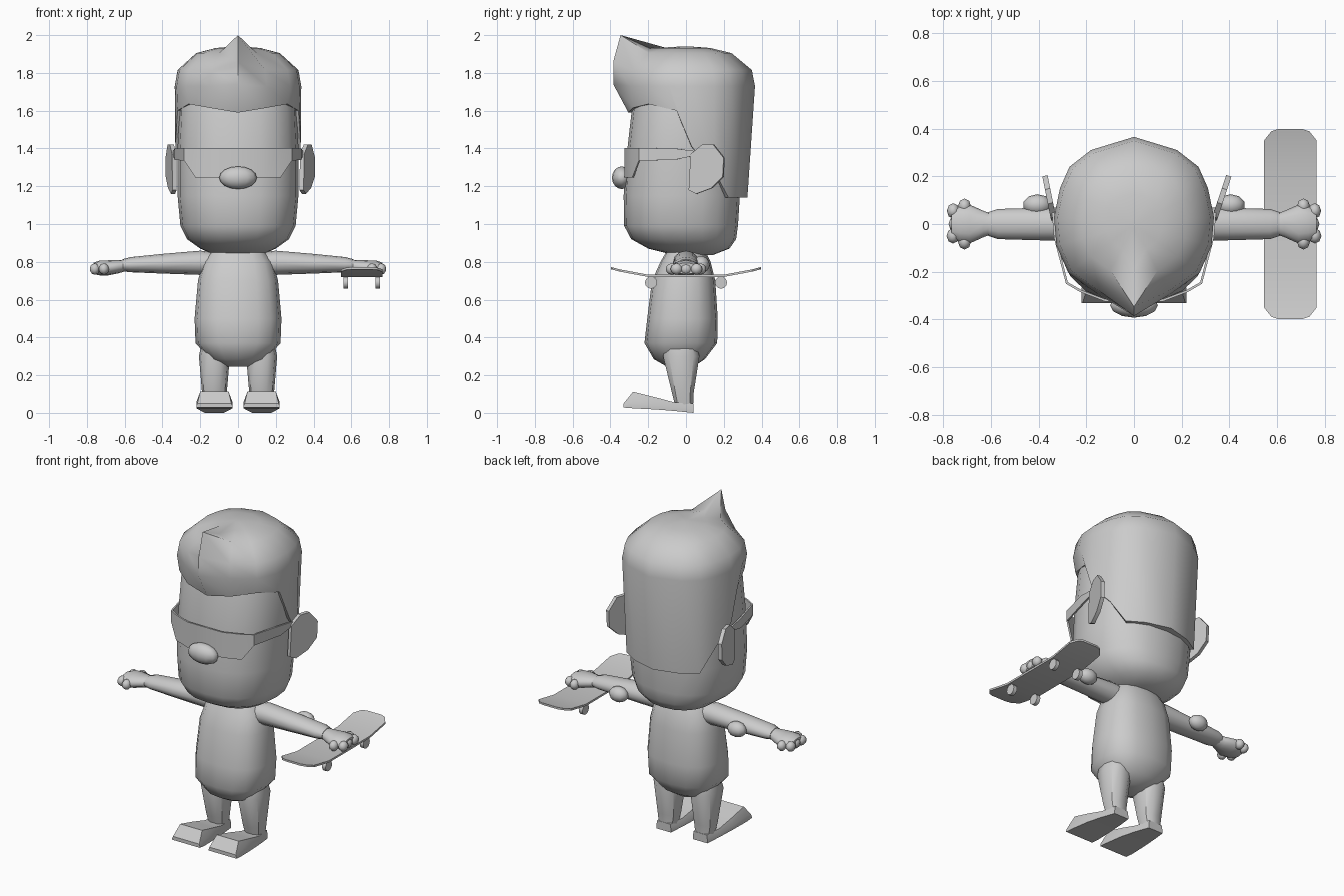
import bpy, bmesh, math
from mathutils import Vector

if "Cube" in bpy.data.objects:
    bpy.data.objects.remove(bpy.data.objects["Cube"])

grey = bpy.data.materials.new("plain_grey")
grey.diffuse_color = (0.6, 0.6, 0.6, 1)
grey.use_nodes = True
grey.node_tree.nodes["Principled BSDF"].inputs["Base Color"].default_value = grey.diffuse_color


def finish(name, bm, angle=40):
    bmesh.ops.recalc_face_normals(bm, faces=bm.faces)
    me = bpy.data.meshes.new(name)
    bm.to_mesh(me)
    bm.free()
    ob = bpy.data.objects.new(name, me)
    bpy.context.collection.objects.link(ob)
    me.materials.append(grey)
    bpy.context.view_layer.objects.active = ob
    ob.select_set(True)
    bpy.ops.object.shade_smooth_by_angle(angle=math.radians(angle))
    ob.select_set(False)
    return ob


def skin(name, rings, angle=40, closed=True, caps=True):
    """Skin a list of equal-length point rings."""
    bm = bmesh.new()
    vs = [[bm.verts.new(p) for p in r] for r in rings]
    n = len(rings[0])
    for a, b in zip(vs, vs[1:]):
        for i in range(n if closed else n - 1):
            j = (i + 1) % n
            bm.faces.new((a[i], a[j], b[j], b[i]))
    if caps:
        bm.faces.new(vs[0])
        bm.faces.new(vs[-1])
    return finish(name, bm, angle)


def oval(rx, ry, sides, power=2.0):
    pts = []
    for i in range(sides):
        t = 2 * math.pi * i / sides
        c, s = math.cos(t), math.sin(t)
        pts.append((rx * math.copysign(abs(c) ** (2 / power), c),
                    ry * math.copysign(abs(s) ** (2 / power), s)))
    return pts


def upright(name, sections, sides, power, cx=0):
    """Loft along z; each section is z, half width, front y, back y."""
    rings = [[(cx + x, (f + b) / 2 + y, z) for x, y in oval(rx, (b - f) / 2, sides, power)]
             for z, rx, f, b in sections]
    return skin(name, rings)


def ball(name, centre, radii, u=12, v=8):
    bm = bmesh.new()
    bmesh.ops.create_uvsphere(bm, u_segments=u, v_segments=v, radius=1)
    for vert in bm.verts:
        vert.co = Vector(centre) + Vector(a * b for a, b in zip(vert.co, radii))
    return finish(name, bm, 60)


# Head and nose
upright("head", [(.835, .12, -.06, .14), (.87, .20, -.20, .23), (.92, .27, -.29, .265),
                 (.99, .305, -.327, .275), (1.15, .32, -.33, .285), (1.4, .32, -.31, .285),
                 (1.62, .31, -.285, .28), (1.75, .27, -.25, .25)], 20, 2.35)
ball("nose", (0, -.34, 1.245), (.1, .052, .06))

# Hair: columns from back to front, as rim x, y and lower edge x, y, z
half = [(0, .365, 0, .325, 1.14), (.18, .31, .15, .285, 1.14), (.27, .24, .25, .225, 1.14),
        (.31, .15, .302, .15, 1.28), (.335, .03, .332, .03, 1.41), (.325, -.09, .32, -.05, 1.6),
        (.275, -.205, .262, -.2, 1.635), (.15, -.295, .15, -.28, 1.615), (0, -.385, 0, -.305, 1.59)]
cols = half + [(-a, b, -c, d, e) for a, b, c, d, e in half[-2:0:-1]]
front = len(half) - 1
rings = [[(c * .85, d * .85, e) for a, b, c, d, e in cols], [(c, d, e) for a, b, c, d, e in cols]]
dome = [(1.73, 1, 1.74, 1), (1.815, .955, 1.86, 1), (1.905, .66, 2.0, .9),
        (1.932, .35, 1.93, .5), (1.94, .06, 1.94, .06)]
for z, s, qz, qs in dome:
    rings.append([(a * qs, b * qs, qz) if i == front else (a * s, b * s, z)
                  for i, (a, b, *_) in enumerate(cols)])
skin("hair", rings, 45)

# Ears: flat plates angled away from the head
outline = [(.02, 1.18), (.03, 1.37), (.09, 1.42), (.15, 1.42),
           (.205, 1.35), (.2, 1.25), (.14, 1.19), (.06, 1.16)]
for side, word, lean in ((1, "right", .33), (-1, "left", .2)):
    inner = [(side * (.325 + lean * (y - .02)), y, z) for y, z in outline]
    outer = [(x + side * .022, y - .006, z) for x, y, z in inner]
    skin(word + "_ear", [inner, outer], 30)

# Visor glasses: plan x, y with upper and lower heights
plan = [(.345, .06, 1.385, 1.365), (.335, -.06, 1.4, 1.34), (.285, -.25, 1.402, 1.335),
        (.225, -.285, 1.402, 1.245), (.12, -.325, 1.402, 1.245)]
path = plan + [(-x, y, t, b) for x, y, t, b in reversed(plan)]
rings = []
for x, y, t, b in path:
    k = 1 - .01 / math.hypot(x, y)
    rings.append([(x, y, t), (x, y, b), (x * k, y * k, b), (x * k, y * k, t)])
skin("visor_glasses", rings, 25)

# Torso
upright("torso", [(.245, .06, -.1, .04), (.285, .15, -.17, .1), (.37, .225, -.22, .165),
                  (.5, .23, -.205, .168), (.7, .212, -.18, .155), (.8, .185, -.135, .13),
                  (.86, .14, -.1, .1)], 16, 2.5)

foot = [(-.33, .028, .05, .095, .09), (-.28, .024, .112, .095, .075), (-.16, .018, .082, .085, .07),
        (-.06, .01, .055, .07, .06), (.04, 0, .05, .05, .045)]
arm_path = [(.12, .79, .068, .06), (.2, .795, .07, .064), (.4, .79, .068, .052),
            (.57, .785, .063, .04), (.61, .782, .05, .032)]
hand_path = [(.59, .782, .04, .03), (.63, .775, .055, .035), (.69, .768, .082, .04),
             (.73, .768, .075, .04), (.765, .765, .06, .03)]
for side, word in ((1, "right"), (-1, "left")):
    # Leg and wedge-shaped foot
    upright(word + "_leg", [(.04, .055, -.06, .04), (.1, .065, -.075, .042), (.3, .082, -.125, .075),
                            (.36, .07, -.11, .06)], 10, 2.5, side * .125)
    skin(word + "_foot", [[(side * .125 - w, y, lo), (side * .125 + w, y, lo),
                           (side * .125 + w, y, lo + (hi - lo) * .4), (side * .125 + u, y, hi),
                           (side * .125 - u, y, hi), (side * .125 - w, y, lo + (hi - lo) * .4)]
                          for y, lo, hi, w, u in foot], 35)
    # Arm, elbow and fist
    for part, sections in (("arm", arm_path), ("hand", hand_path)):
        skin(word + "_" + part, [[(side * x, y, z + h) for y, h in oval(ry, rz, 12)]
                                 for x, z, ry, rz in sections], 50)
    ball(word + "_elbow", (side * .405, .08, .785), (.06, .045, .045), 10, 8)
    for i, (x, y) in enumerate(((.71, .075), (.71, -.075), (.757, .055), (.758, -.05), (.75, 0))):
        ball(f"{word}_knuckle_{i}", (side * x, y, .762), (.027, .032, .03), 8, 6)

# Skateboard deck, turned up at both ends: y, half width, height
deck = [(.398, .05, .772), (.388, .08, .77), (.35, .11, .76), (.2, .11, .732)]
deck += [(-y, w, z) for y, w, z in reversed(deck)]
skin("skateboard_deck", [[(.655 - w, y, z), (.655 + w, y, z), (.655 + w, y, z - .012),
                          (.655 - w, y, z - .012)] for y, w, z in deck], 30)

# Skateboard wheels
for i, (x, y) in enumerate((x, y) for x in (.57, .74) for y in (-.185, .185)):
    circle = oval(.032, .032, 12)
    skin(f"skateboard_wheel_{i}", [[(x + d, y + a, .69 + b) for a, b in circle]
                                   for d in (-.012, .012)], 40)
